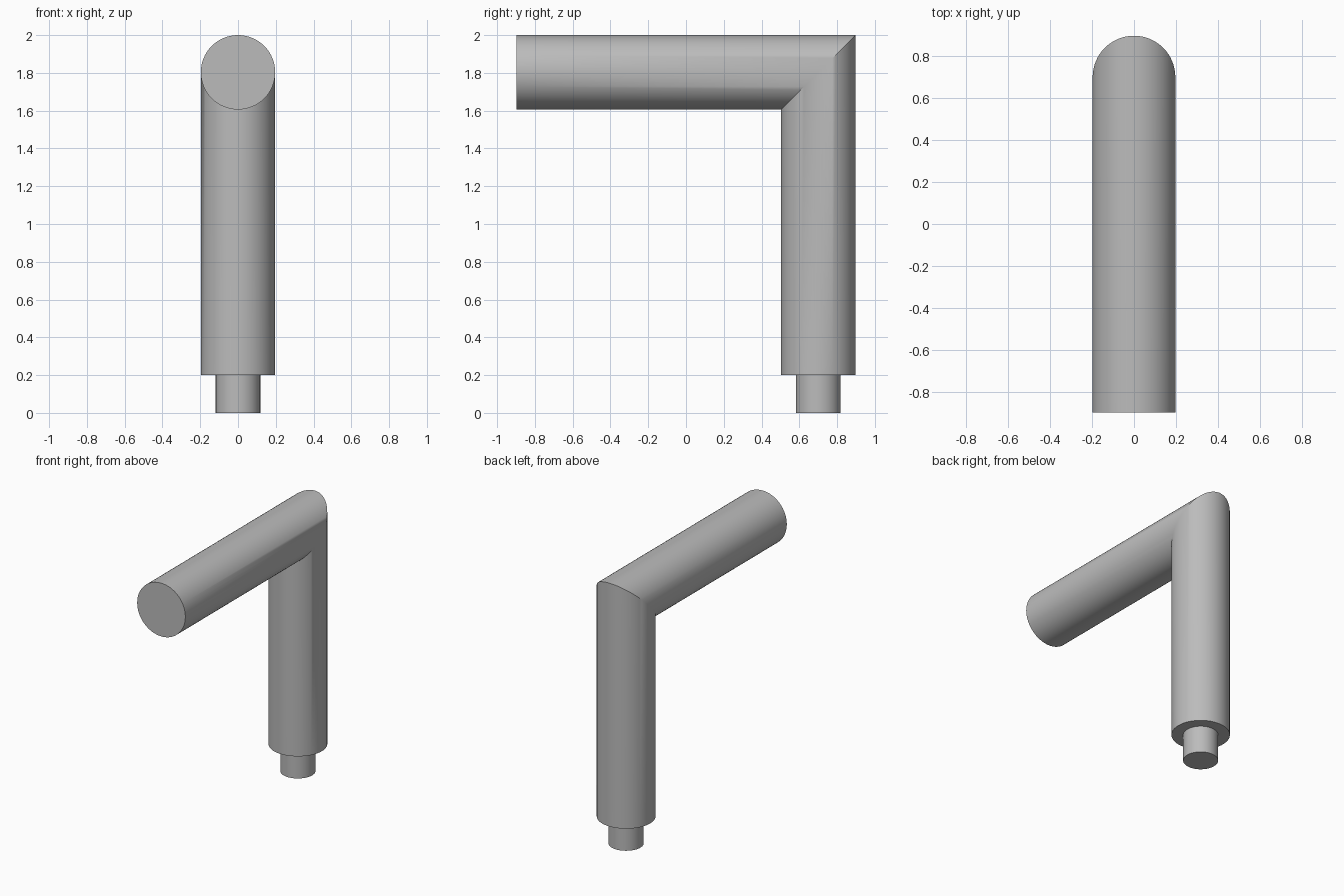
import bpy, bmesh, math

cube = bpy.data.objects.get("Cube")
if cube:
    bpy.data.objects.remove(cube, do_unlink=True)

SIDES = 64
R, PEG_R = 0.197, 0.118      # tube and peg radii
POST_Y = 0.70                # post axis
ARM_Z = 2.0 - R              # arm axis
FRONT_Y = -0.897

grey = bpy.data.materials.new("plain grey")
grey.use_nodes = True
colour = (0.5, 0.5, 0.5, 1.0)
grey.diffuse_color = colour
grey.node_tree.nodes["Principled BSDF"].inputs["Base Color"].default_value = colour


def ring(radius, place):
    """Points of a circle, each set in space by place(u, v)."""
    angles = [2 * math.pi * i / SIDES for i in range(SIDES)]
    return [place(radius * math.cos(a), radius * math.sin(a)) for a in angles]


def loft(name, rings):
    """Join matching rings by quads and cap both ends."""
    bm = bmesh.new()
    loops = [[bm.verts.new(p) for p in r] for r in rings]
    for a, b in zip(loops, loops[1:]):
        for i in range(SIDES):
            j = (i + 1) % SIDES
            bm.faces.new((a[i], a[j], b[j], b[i]))
    bm.faces.new(loops[0])
    bm.faces.new(loops[-1])
    bmesh.ops.recalc_face_normals(bm, faces=bm.faces)
    mesh = bpy.data.meshes.new(name)
    bm.to_mesh(mesh)
    bm.free()
    mesh.materials.append(grey)
    obj = bpy.data.objects.new(name, mesh)
    bpy.context.collection.objects.link(obj)
    bpy.ops.object.select_all(action='DESELECT')
    obj.select_set(True)
    bpy.context.view_layer.objects.active = obj
    bpy.ops.object.shade_smooth_by_angle(angle=math.radians(30))
    return obj


def level(z):
    return lambda u, v: (u, POST_Y + v, z)


# Upright post, mitred into the horizontal arm
loft("bent_tube", [
    ring(R, level(0.2)),
    ring(R, lambda u, v: (u, POST_Y + v, ARM_Z + v)),
    ring(R, lambda u, v: (u, FRONT_Y, ARM_Z + v)),
])

# Narrow peg under the post
loft("base_peg", [ring(PEG_R, level(0.0)), ring(PEG_R, level(0.2))])
